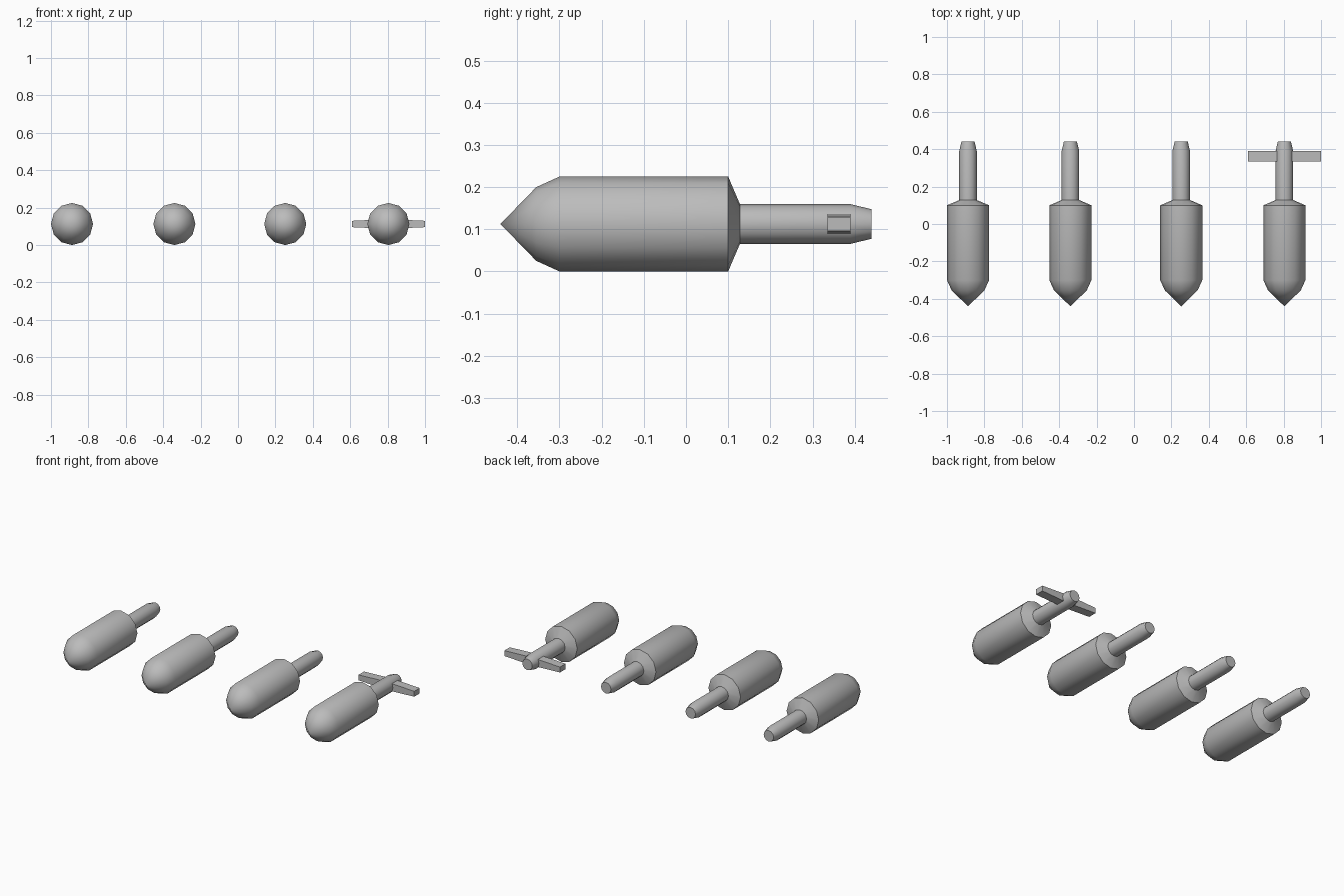
import bpy
import bmesh
from math import sin, cos, tau, radians

cube = bpy.data.objects.get("Cube")
if cube:
    bpy.data.objects.remove(cube, do_unlink=True)

SIDES = 12
RADIUS = 0.1125

grey = bpy.data.materials.new("plain grey")
grey.use_nodes = True
grey.diffuse_color = (0.5, 0.5, 0.5, 1)
grey.node_tree.nodes["Principled BSDF"].inputs["Base Color"].default_value = (0.5, 0.5, 0.5, 1)


def add_object(name, bm, location):
    bmesh.ops.recalc_face_normals(bm, faces=bm.faces)
    mesh = bpy.data.meshes.new(name)
    bm.to_mesh(mesh)
    bm.free()
    mesh.materials.append(grey)
    obj = bpy.data.objects.new(name, mesh)
    obj.location = location
    bpy.context.collection.objects.link(obj)
    return obj


def smooth(obj, angle):
    bpy.ops.object.select_all(action="DESELECT")
    obj.select_set(True)
    bpy.context.view_layer.objects.active = obj
    bpy.ops.object.shade_smooth_by_angle(angle=radians(angle))


def lathe(name, tip_y, profile, location):
    """Turn (y, radius) rings about the y axis, from a pointed nose to a flat end."""
    bm = bmesh.new()
    tip = bm.verts.new((0, tip_y, 0))
    rings = [[bm.verts.new((r * sin(tau * i / SIDES), y, r * cos(tau * i / SIDES)))
              for i in range(SIDES)] for y, r in profile]
    for i in range(SIDES):
        j = (i + 1) % SIDES
        bm.faces.new((tip, rings[0][i], rings[0][j]))
        for a, b in zip(rings, rings[1:]):
            bm.faces.new((a[i], b[i], b[j], a[j]))
    bm.faces.new(rings[-1])
    return add_object(name, bm, location)


# Pointed nose, round body, shoulder and tapered tail rod
profile = [(-0.355, 0.0875), (-0.30, RADIUS), (0.10, RADIUS),
           (0.128, 0.047), (0.39, 0.047), (0.44, 0.035)]
for number, x in enumerate((-0.8875, -0.34, 0.2525, 0.804), 1):
    smooth(lathe(f"body_{number}", -0.44, profile, (x, 0, RADIUS)), 35)

# Crossbar through one tail, thinner towards both tips
bm = bmesh.new()
sections = []
for x, half in ((-0.195, 0.017), (-0.04, 0.024), (0.04, 0.024), (0.195, 0.017)):
    sections.append([bm.verts.new((x, y, z)) for y, z in
                     ((-0.0275, -half), (0.0275, -half), (0.0275, half), (-0.0275, half))])
for a, b in zip(sections, sections[1:]):
    for i in range(4):
        j = (i + 1) % 4
        bm.faces.new((a[i], b[i], b[j], a[j]))
bm.faces.new(sections[0])
bm.faces.new(sections[-1])
add_object("tail_crossbar", bm, (0.805, 0.3625, RADIUS))
